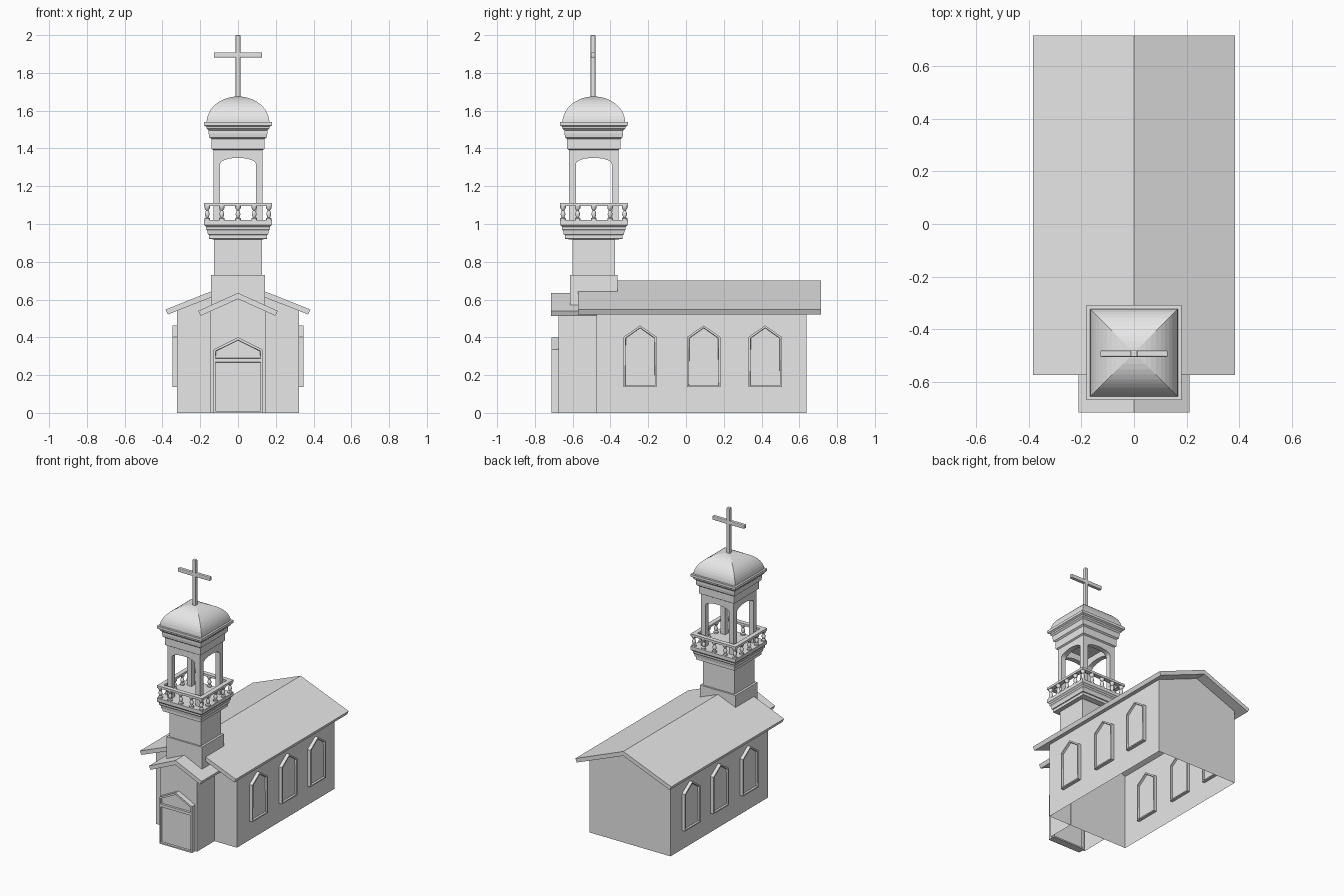
import bpy
import bmesh
from math import sin, cos, pi, sqrt
from mathutils import Matrix, Vector

if "Cube" in bpy.data.objects:
    bpy.data.objects.remove(bpy.data.objects["Cube"], do_unlink=True)

TOWER_Y = -0.488

stone = bpy.data.materials.new("grey_stone")
stone.use_nodes = True
GREY = (0.8, 0.8, 0.8, 1)
stone.diffuse_color = GREY
stone.node_tree.nodes["Principled BSDF"].inputs["Base Color"].default_value = GREY


def finish(name, bm, loc=(0, 0, 0)):
    bmesh.ops.recalc_face_normals(bm, faces=bm.faces)
    mesh = bpy.data.meshes.new(name)
    bm.to_mesh(mesh)
    bm.free()
    mesh.materials.append(stone)
    obj = bpy.data.objects.new(name, mesh)
    obj.location = loc
    bpy.context.collection.objects.link(obj)
    return obj


def add_prism(bm, outline, start, end, axis="y"):
    """Extrude a (u, z) outline along y or x; returns its two end caps."""
    def ring(t):
        return [bm.verts.new((u, t, z) if axis == "y" else (t, u, z)) for u, z in outline]
    a, b = ring(start), ring(end)
    n = len(outline)
    for i in range(n):
        j = (i + 1) % n
        bm.faces.new((a[i], a[j], b[j], b[i]))
    return [bm.faces.new(a), bm.faces.new(b)]


def add_loft(bm, rings, sides=4, center=(0, 0), stretch=1):
    """Stack of regular rings given as (half width, z)."""
    scale = sqrt(2) if sides == 4 else 1
    stack = []
    for half, z in rings:
        angles = [2 * pi * (k + 0.5) / sides for k in range(sides)]
        stack.append([bm.verts.new((center[0] + half * scale * cos(t),
                                    center[1] + half * scale * sin(t) * stretch, z))
                      for t in angles])
    for low, high in zip(stack, stack[1:]):
        for i in range(sides):
            j = (i + 1) % sides
            bm.faces.new((low[i], low[j], high[j], high[i]))
    bm.faces.new(stack[0])
    bm.faces.new(stack[-1])


def loft(name, rings, stretch=1):
    bm = bmesh.new()
    add_loft(bm, rings, stretch=stretch)
    return finish(name, bm, (0, TOWER_Y, 0))


def house(half, eave, ridge, base=0):
    return [(-half, base), (half, base), (half, eave), (0, ridge), (-half, eave)]


def walls(name, outline, front, back):
    """Gabled shell, open underneath."""
    bm = bmesh.new()
    add_prism(bm, outline, front, back)
    floor = [f for f in bm.faces if all(v.co.z < 0.001 for v in f.verts)]
    bmesh.ops.recalc_face_normals(bm, faces=bm.faces)
    bmesh.ops.delete(bm, geom=floor, context="FACES")
    finish(name, bm)


def gable_roof(name, half, eave, ridge, front, back):
    low = [(half - 0.012, eave - 0.026), (0, ridge - 0.032), (0.012 - half, eave - 0.026)]
    bm = bmesh.new()
    add_prism(bm, [(-half, eave), (0, ridge), (half, eave)] + low, front, back)
    finish(name, bm)


def framed_panel(name, outline, start, end, axis, rim):
    """Slab with a raised rim around a recessed panel on both faces."""
    bm = bmesh.new()
    caps = add_prism(bm, outline, start, end, axis)
    bmesh.ops.recalc_face_normals(bm, faces=bm.faces)
    for cap in caps:
        bmesh.ops.inset_region(bm, faces=[cap], thickness=rim)
        bmesh.ops.inset_region(bm, faces=[cap], thickness=0.002, depth=-0.013)
    finish(name, bm)


# Hall and entrance porch
walls("hall_walls", house(0.323, 0.55, 0.68), -0.474, 0.638)
gable_roof("hall_roof", 0.383, 0.547, 0.70, -0.572, 0.715)
walls("porch_walls", house(0.145, 0.555, 0.615), -0.675, -0.47)
gable_roof("porch_roof", 0.21, 0.54, 0.635, -0.715, -0.45)

# Side windows
for side, label in ((1, "left"), (-1, "right")):
    for i, y in enumerate((-0.243, 0.094, 0.419)):
        shape = [(y + u, z) for u, z in house(0.088, 0.402, 0.463, 0.136)]
        framed_panel(f"{label}_window_{i + 1}", shape, side * 0.302, side * 0.347, "x", 0.012)

# Door with a pointed transom
door = [(-0.13, 0), (0.13, 0), (0.13, 0.278), (-0.13, 0.278)]
framed_panel("door", door, -0.712, -0.66, "y", 0.014)
framed_panel("door_transom", house(0.13, 0.335, 0.4, 0.278), -0.712, -0.66, "y", 0.014)

# Tower base and shaft
loft("tower_base", [(0.142, 0.5), (0.142, 0.73)], 0.885)
loft("tower_shaft", [(0.126, 0.72), (0.126, 0.93)], 0.9)

# Balcony cornice
loft("balcony_cornice", [(0.126, 0.918), (0.153, 0.922), (0.153, 0.942), (0.159, 0.944),
                         (0.163, 0.965), (0.169, 0.972), (0.169, 0.985), (0.18, 0.996),
                         (0.18, 1.02)])

# Balustrade
bm = bmesh.new()
spots = (-0.163, -0.086, 0, 0.086, 0.163)
vase = [(0.016, 1.018), (0.016, 1.03), (0.008, 1.035), (0.014, 1.05), (0.012, 1.06),
        (0.007, 1.072), (0.016, 1.084), (0.016, 1.098)]
for x in spots:
    for y in spots:
        if max(abs(x), abs(y)) > 0.16:
            add_loft(bm, vase, 8, (x, y))
balusters = finish("balusters", bm, (0, TOWER_Y, 0))

bm = bmesh.new()
bars = [(-0.18, 1.094), (0.18, 1.094), (0.18, 1.11), (-0.18, 1.11)]
for side in (-1, 1):
    for axis in "xy":
        add_prism(bm, bars, side * 0.148, side * 0.18, axis)
finish("balcony_rail", bm, (0, TOWER_Y, 0))

# Open belfry with an arch on each side
bm = bmesh.new()
arch = [(0.095 * cos(pi * k / 12), 1.318 + 0.032 * sin(pi * k / 12)) for k in range(13)]
arcade = [(-0.131, 1.01), (-0.131, 1.4), (0.131, 1.4), (0.131, 1.01), (0.095, 1.01)]
arcade += arch + [(-0.095, 1.01)]
for side in (-1, 1):
    for axis in "xy":
        add_prism(bm, arcade, side * 0.095, side * 0.131, axis)
finish("belfry_arches", bm, (0, TOWER_Y, 0))

# Upper cornice
loft("dome_cornice", [(0.131, 1.392), (0.141, 1.398), (0.141, 1.45), (0.152, 1.458),
                      (0.155, 1.478), (0.155, 1.495), (0.166, 1.505), (0.168, 1.515),
                      (0.18, 1.522), (0.18, 1.54)])

# Four-sided dome
steps = 12
dome = [(0.166 * cos(t) + 0.0005, 1.535 + 0.14 * sin(t))
        for t in (pi / 2 * k / steps for k in range(steps + 1))]
loft("dome", dome)

# Cross
bm = bmesh.new()
for size, z in (((0.026, 0.026, 0.34), 1.83), ((0.256, 0.024, 0.028), 1.895)):
    matrix = Matrix.Translation(Vector((0, 0, z))) @ Matrix.Diagonal((*size, 1))
    bmesh.ops.create_cube(bm, size=1, matrix=matrix)
cross = finish("cross", bm, (0, TOWER_Y - 0.004, 0))
bevel = cross.modifiers.new("soft_edges", "BEVEL")
bevel.width = 0.005
bevel.segments = 2

# Smooth the turned balusters
bpy.ops.object.select_all(action="DESELECT")
balusters.select_set(True)
bpy.context.view_layer.objects.active = balusters
bpy.ops.object.shade_smooth_by_angle(angle=0.8)
